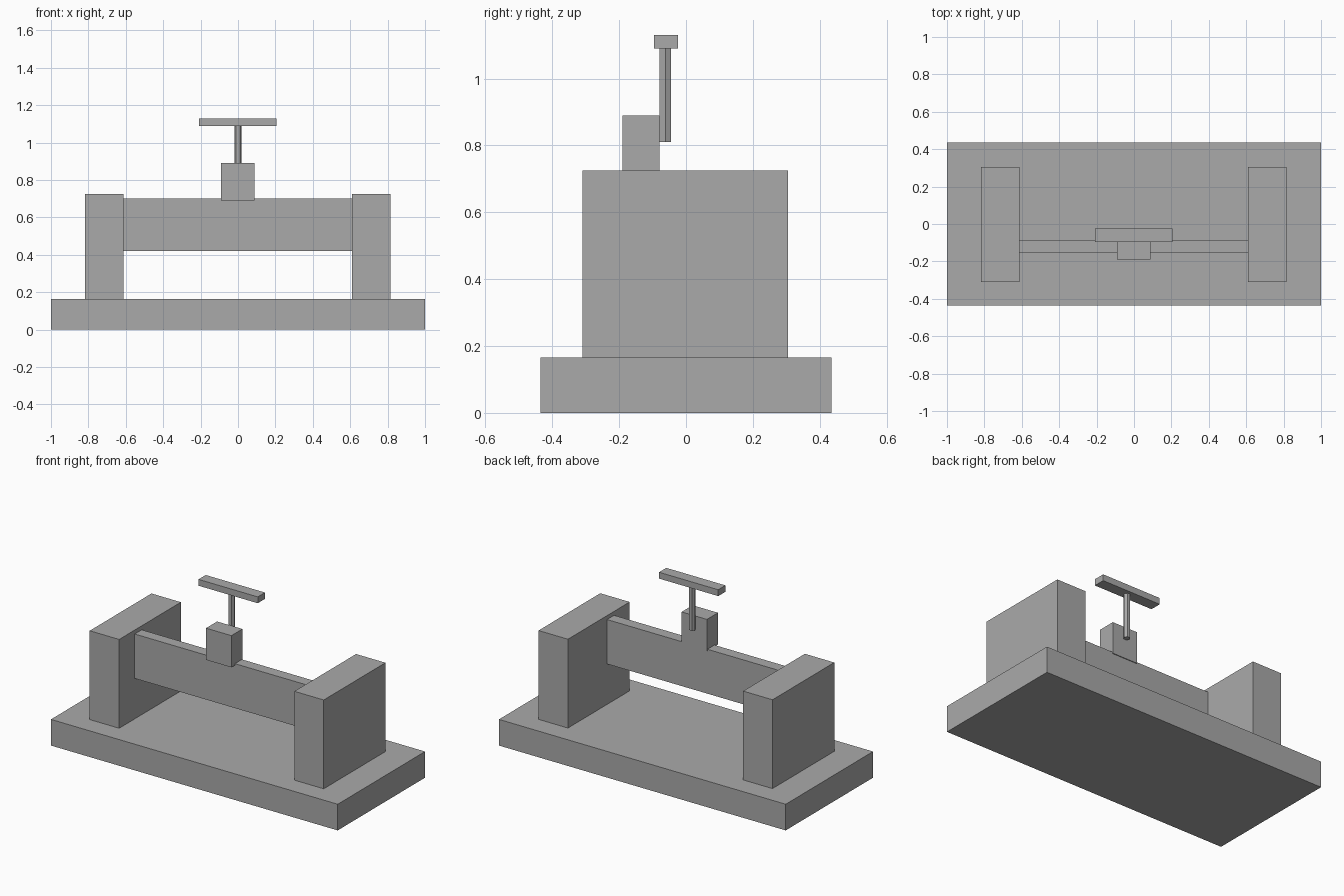
import bpy
from mathutils import Vector

cube = bpy.data.objects.get("Cube")
if cube:
    bpy.data.objects.remove(cube, do_unlink=True)

grey = bpy.data.materials.new("plain grey")
grey.use_nodes = True
COLOUR = (0.4, 0.4, 0.4, 1)
grey.diffuse_color = COLOUR
grey.node_tree.nodes["Principled BSDF"].inputs["Base Color"].default_value = COLOUR


def box(name, low, high):
    """Add a box between two opposite corners."""
    low, high = Vector(low), Vector(high)
    bpy.ops.mesh.primitive_cube_add(size=1, location=(low + high) / 2)
    part = bpy.context.object
    part.name = name
    part.scale = high - low
    bpy.ops.object.transform_apply(location=False, rotation=False, scale=True)
    part.data.materials.append(grey)


# Base slab and the two uprights
box("base", (-1, -0.435, 0), (1, 0.435, 0.165))
box("right_upright", (-0.817, -0.31, 0.165), (-0.612, 0.305, 0.725))
box("left_upright", (0.61, -0.31, 0.165), (0.815, 0.305, 0.725))

# Cross beam with the block riding on it
box("cross_beam", (-0.612, -0.155, 0.42), (0.61, -0.085, 0.70))
box("block", (-0.09, -0.19, 0.69), (0.087, -0.08, 0.89))

# Six-sided rod behind the block, with a vertex on each side
bpy.ops.mesh.primitive_cylinder_add(vertices=6, radius=0.02, depth=0.28,
                                    location=(0, -0.062, 0.95), rotation=(0, 0, 1.5708))
rod = bpy.context.object
rod.name = "rod"
rod.data.materials.append(grey)

# Handle bar on top
box("handle_bar", (-0.208, -0.096, 1.09), (0.205, -0.024, 1.13))
